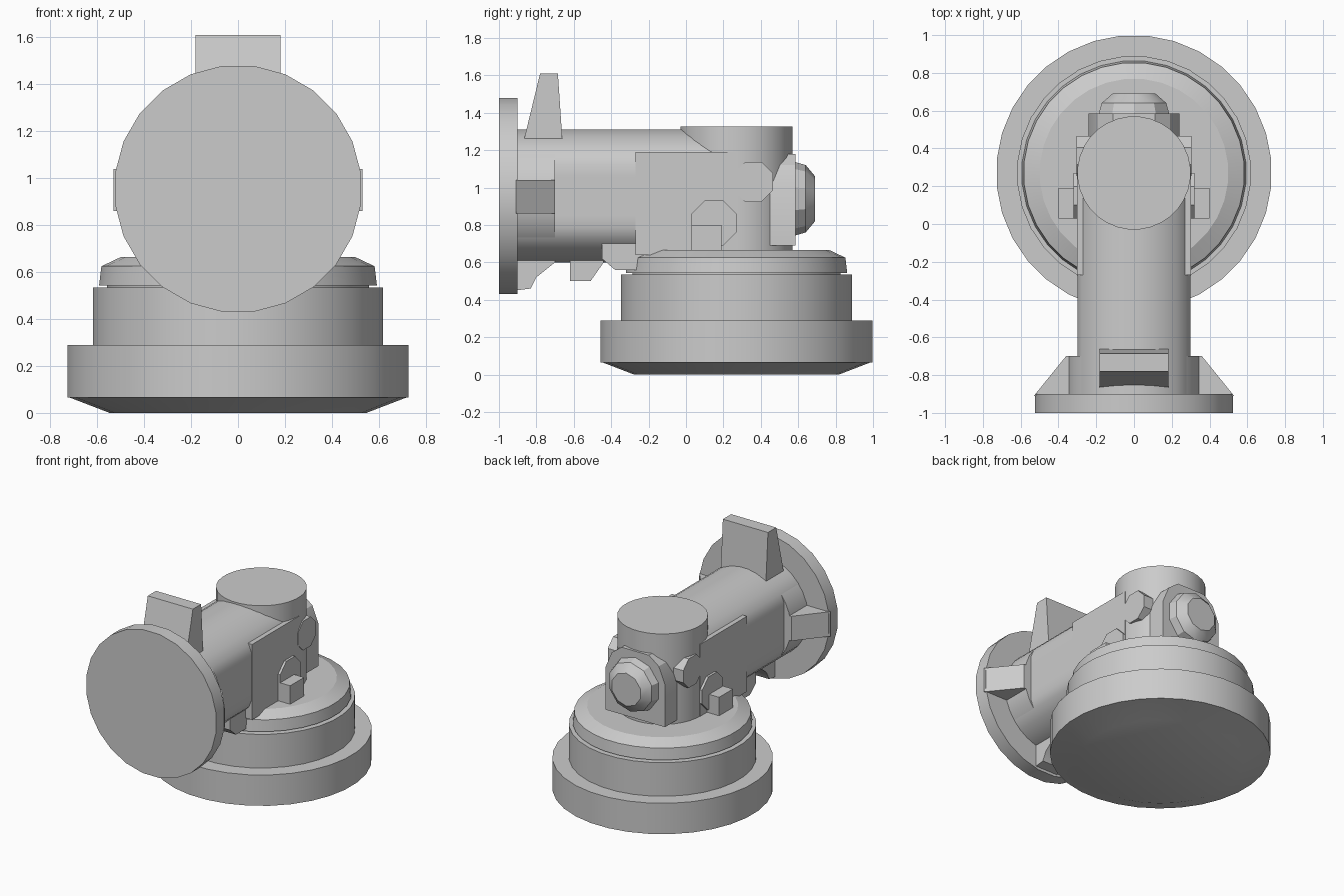
import bpy, bmesh, math
from mathutils import Vector

if "Cube" in bpy.data.objects:
    bpy.data.objects.remove(bpy.data.objects["Cube"], do_unlink=True)

GREY = (0.6, 0.6, 0.6, 1.0)
mat = bpy.data.materials.new("plain_grey")
mat.use_nodes = True
mat.diffuse_color = GREY
mat.node_tree.nodes["Principled BSDF"].inputs["Base Color"].default_value = GREY


def place(axis, a, b, h):
    """Map section coordinates (a, b) and a height h along an axis to x, y, z."""
    return Vector({"x": (h, a, b), "y": (a, h, b), "z": (a, b, h)}[axis])


def loft(name, axis, sections):
    """Skin a list of (height, outline) sections and cap both ends."""
    bm = bmesh.new()
    rings = [[bm.verts.new(place(axis, a, b, h)) for a, b in pts] for h, pts in sections]
    n = len(rings[0])
    for lower, upper in zip(rings, rings[1:]):
        for i in range(n):
            j = (i + 1) % n
            bm.faces.new((lower[i], lower[j], upper[j], upper[i]))
    bm.faces.new(rings[0])
    bm.faces.new(rings[-1])
    bmesh.ops.recalc_face_normals(bm, faces=bm.faces)
    mesh = bpy.data.meshes.new(name)
    bm.to_mesh(mesh)
    bm.free()
    mesh.materials.append(mat)
    obj = bpy.data.objects.new(name, mesh)
    bpy.context.collection.objects.link(obj)
    bpy.ops.object.select_all(action="DESELECT")
    obj.select_set(True)
    bpy.context.view_layer.objects.active = obj
    bpy.ops.object.shade_smooth_by_angle(angle=math.radians(25))
    return obj


def circle(r, a=0, b=0, n=32):
    return [(a + r * math.cos(math.tau * (i + 0.5) / n),
             b + r * math.sin(math.tau * (i + 0.5) / n)) for i in range(n)]


def lathe(name, axis, a, b, profile, n=32):
    return loft(name, axis, [(h, circle(r, a, b, n)) for r, h in profile])


def prism(name, axis, lo, hi, pts):
    return loft(name, axis, [(lo, pts), (hi, pts)])


def box(name, x0, x1, y0, y1, z0, z1):
    return prism(name, "z", z0, z1, [(x0, y0), (x1, y0), (x1, y1), (x0, y1)])


BASE_Y = 0.27   # vertical axis of the base
ARM_Z = 0.955   # height of the horizontal axis

# Stepped round base
lathe("base_ring", "z", 0, BASE_Y, [(0.55, 0), (0.72, 0.065), (0.73, 0.065), (0.73, 0.29)])
lathe("base_drum", "z", 0, BASE_Y, [(0.62, 0.28), (0.62, 0.535)])
lathe("base_neck", "z", 0, BASE_Y, [(0.56, 0.52), (0.56, 0.56)])
lathe("base_cap", "z", 0, BASE_Y, [(0.595, 0.543), (0.585, 0.625), (0.5, 0.665)])

# Upright housing with a flat round top
lathe("upright_housing", "z", 0, BASE_Y, [(0.3, 0.64), (0.3, 1.325)])
box("housing_block", -0.303, 0.303, -0.27, BASE_Y, 0.64, 1.19)

# Horizontal tube with flattened sides
tube = [(max(-0.3, min(0.3, a)), b) for a, b in circle(0.358, 0, ARM_Z)]
prism("arm_tube", "y", -0.92, BASE_Y, tube)
lathe("arm_collar", "y", 0, ARM_Z, [(0.357, -0.92), (0.357, -0.7)])
prism("arm_underside", "x", -0.25, 0.25,
      [(-0.45, 0.62), (-0.38, 0.56), (-0.2, 0.56), (-0.2, 0.75), (-0.45, 0.75)])

# Front flange
lathe("front_flange", "y", 0, ARM_Z, [(0.528, -1), (0.528, -0.9)], 24)

# Flange ribs: tall top fin, side gussets, lower gusset
prism("top_fin", "x", -0.182, 0.182,
      [(-0.87, 1.24), (-0.66, 1.24), (-0.685, 1.61), (-0.78, 1.61)])
for side, label in ((1, "left"), (-1, "right")):
    prism(label + "_gusset", "z", 0.86, 1.04,
          [(side * 0.3, -0.91), (side * 0.53, -0.91), (side * 0.36, -0.7), (side * 0.3, -0.7)])
prism("lower_gusset", "x", -0.09, 0.09,
      [(-0.91, 0.45), (-0.83, 0.46), (-0.8, 0.52), (-0.7, 0.6), (-0.7, 0.66), (-0.91, 0.66)])

# Lug under the tube
prism("under_lug", "x", -0.09, 0.09,
      [(-0.62, 0.5), (-0.51, 0.5), (-0.44, 0.6), (-0.44, 0.66), (-0.62, 0.66)])

# Arched back plate with a domed plug
arch = [(0.24, 0.69), (0.24, 1.0), (0.19, 1.12), (0.11, 1.18)]
arch += [(-a, b) for a, b in reversed(arch)]
prism("back_plate", "y", BASE_Y, 0.585, arch)
lathe("back_plug", "y", 0, 0.94, [(0.2, 0.57), (0.18, 0.64), (0.12, 0.69)], 10)

# Side bosses and low lugs
for side, label in ((1, "left"), (-1, "right")):
    lathe(label + "_boss", "x", 0.36, 1.03,
          [(0.115, side * 0.2), (0.115, side * 0.305)], 8)
    lathe(label + "_lower_boss", "x", 0.15, 0.81,
          [(0.13, side * 0.2), (0.13, side * 0.32)], 8)
    box(label + "_foot_lug", *sorted((side * 0.28, side * 0.4)), 0.03, 0.19, 0.64, 0.8)
